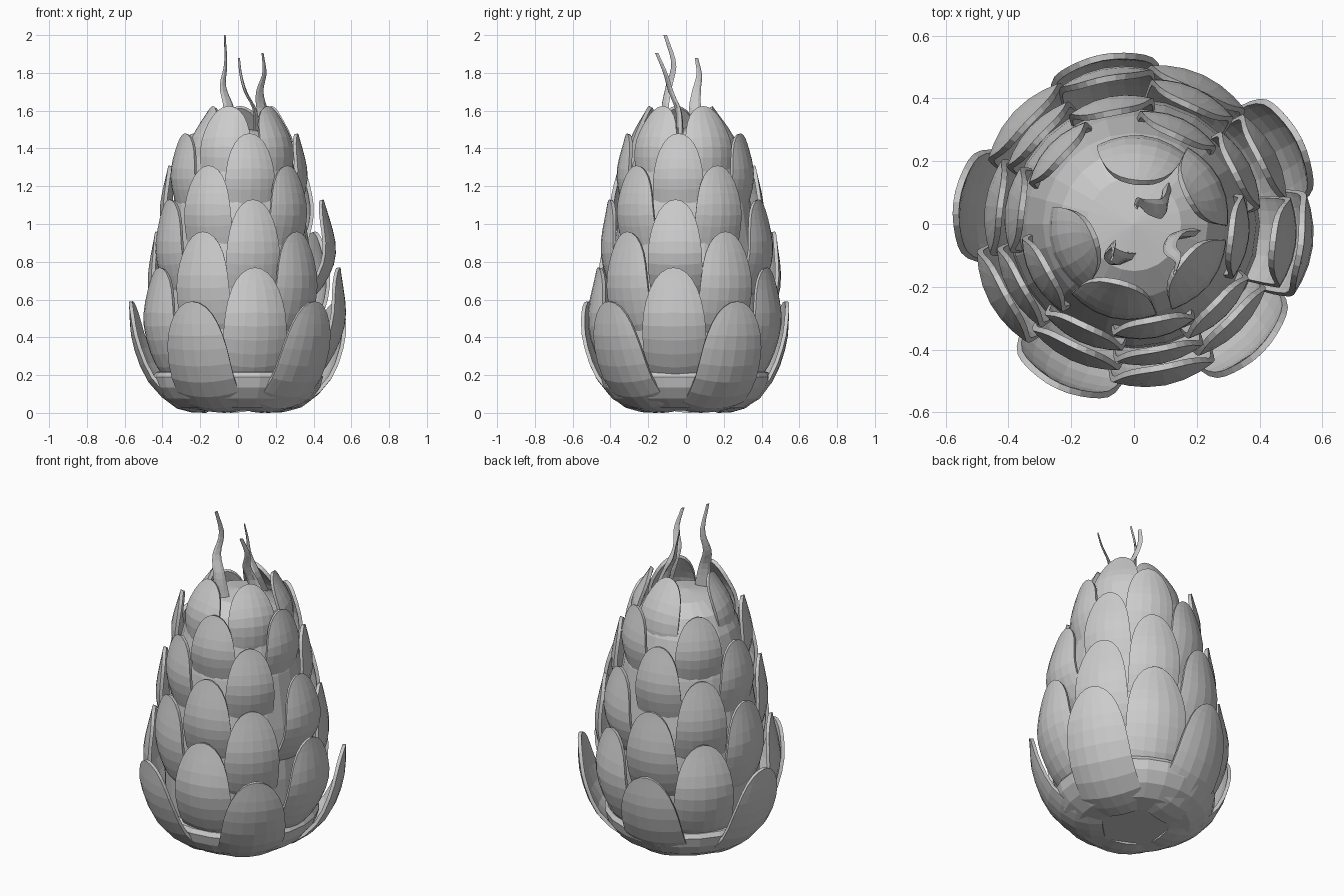
import bpy, bmesh, math
from mathutils import Vector

if "Cube" in bpy.data.objects:
    bpy.data.objects.remove(bpy.data.objects["Cube"])


def finish(bm, name):
    bmesh.ops.remove_doubles(bm, verts=bm.verts, dist=0.0005)
    me = bpy.data.meshes.new(name)
    bm.to_mesh(me)
    bm.free()
    ob = bpy.data.objects.new(name, me)
    bpy.context.collection.objects.link(ob)
    return ob


def spline(pts, t):
    # Catmull-Rom point along a list of vectors, t in 0..1
    n = len(pts) - 1
    i = min(int(t * n), n - 1)
    f = t * n - i
    b, c = pts[i], pts[i + 1]
    a = pts[i - 1] if i > 0 else b * 2 - c
    d = pts[i + 2] if i + 2 <= n else c * 2 - b
    return 0.5 * (2 * b + (c - a) * f + (2 * a - 5 * b + 4 * c - d) * f * f
                  + (3 * b - a - 3 * c + d) * f ** 3)


def skin(bm, rows, closed=False):
    for lo, hi in zip(rows, rows[1:]):
        n = len(lo)
        for j in range(n if closed else n - 1):
            k = (j + 1) % n
            bm.faces.new((lo[j], lo[k], hi[k], hi[j]))


def add_scale(bm, angle, path, half_width, root, cup, bulge=0.0, flare=0.0):
    # One cupped leaf: path holds (radius, height) from root to tip
    a = math.radians(angle)
    out = Vector((math.cos(a), math.sin(a), 0))
    side = Vector((-math.sin(a), math.cos(a), 0))
    pts = [Vector((r, z)) for r, z in path]
    rows = []
    for i in range(13):
        u = math.sin(i / 12 * math.pi / 2)
        p = spline(pts, u)
        d = spline(pts, min(u + .02, 1)) - spline(pts, max(u - .02, 0))
        d.normalize()
        normal = out * d.y - Vector((0, 0, d.x))
        if u < .5:
            w = root + (1 - root) * math.sin(u * math.pi)
        else:
            w = max(0, 1 - ((u - .5) / .5) ** 2.7) ** .5
        c = out * (p.x + flare * u ** 2 + bulge * math.sin(u * math.pi)) + Vector((0, 0, p.y))
        row = []
        for j in range(9):
            v = math.sin((j / 4 - 1) * math.pi / 2)
            x = v * w * half_width
            row.append(bm.verts.new(c + side * x - normal * cup * x * x))
        rows.append(row)
    skin(bm, rows)


# Inner core with a rounded base cup
bm = bmesh.new()
profile = [(0, .012), (.2, .012), (.31, .026), (.39, .075), (.435, .135), (.45, .19), (.435, .215),
           (.40, .225), (.41, .5), (.39, .8), (.345, 1.1), (.29, 1.32), (.235, 1.43), (.15, 1.49), (0, 1.51)]
rings = []
for r, z in profile:
    rings.append([bm.verts.new((r * math.cos(k * math.pi / 12),
                                r * math.sin(k * math.pi / 12), z)) for k in range(24)])
skin(bm, rings, True)
finish(bm, "core")

# Seven staggered rows of five scales: path, half width, root width, cupping
layers = [
    ([(.17, .0), (.32, .02), (.475, .16), (.56, .37), (.58, .59)], .182, .9, 1.3),
    ([(.36, .12), (.47, .28), (.525, .5), (.475, .77)], .17, .85, 1.6),
    ([(.36, .36), (.44, .5), (.48, .7), (.44, .96)], .155, .9, 1.6),
    ([(.35, .55), (.42, .7), (.455, .88), (.415, 1.13)], .145, .9, 1.7),
    ([(.32, .75), (.38, .9), (.415, 1.08), (.37, 1.31)], .138, .9, 1.8),
    ([(.29, .95), (.34, 1.1), (.37, 1.27), (.32, 1.48)], .135, .9, 2.0),
    ([(.26, 1.12), (.30, 1.27), (.30, 1.44), (.20, 1.625)], .14, .9, 2.3),
]
even, odd = [-115, -45, 27, 101, 173], [-79, -7, 65, 137, 209]
crown = [-104, -38, 27, 85, 200]
# Individual (bulge, tip flare) for scales that lean away from or over the body
shape = {(0, 2): (.02, .02), (0, 3): (-.01, -.03), (1, 1): (.02, .07), (2, 2): (.02, .02),
         (2, 3): (.01, .04), (3, 1): (.055, .04), (3, 2): (.02, .01), (6, 3): (-.01, -.06),
         (6, 4): (-.02, -.06)}
for n, (path, width, root, cup) in enumerate(layers):
    bm = bmesh.new()
    angles = crown if n == 6 else odd if n % 2 else even
    for k, angle in enumerate(angles):
        add_scale(bm, angle, path, width, root, cup, *shape.get((n, k), (0, 0)))
    ob = finish(bm, f"scale_row_{n + 1}")
    mod = ob.modifiers.new("thickness", 'SOLIDIFY')
    mod.thickness = .02
    mod.offset = -1

# Three wispy, flattened filaments at the crown
filaments = [
    [(-.03, -.11, 1.48), (-.05, -.11, 1.62), (-.08, -.09, 1.73), (-.065, -.065, 1.85), (-.07, -.11, 2.0)],
    [(.17, -.03, 1.48), (.13, -.04, 1.6), (.115, -.08, 1.7), (.14, -.11, 1.8), (.13, -.155, 1.905)],
    [(.10, .09, 1.48), (.09, .05, 1.6), (.04, .055, 1.7), (.015, .07, 1.79), (.005, .055, 1.88)],
]
for n, path in enumerate(filaments):
    bm = bmesh.new()
    pts = [Vector(p) for p in path]
    rings = []
    for i in range(15):
        t = i / 14
        c = spline(pts, t)
        w = .034 * (1 - t) ** 1.3 + .01
        twist = (.4, .2, 1.3)[n] + .8 * t
        ring = []
        for k in range(6):
            b = k * math.pi / 3
            x, y = w * math.cos(b), .35 * w * math.sin(b)
            ring.append(bm.verts.new(c + Vector((x * math.cos(twist) - y * math.sin(twist),
                                                 x * math.sin(twist) + y * math.cos(twist), 0))))
        rings.append(ring)
    skin(bm, rings, True)
    bm.faces.new(rings[-1])
    bm.faces.new(rings[0][::-1])
    finish(bm, f"filament_{n + 1}")
